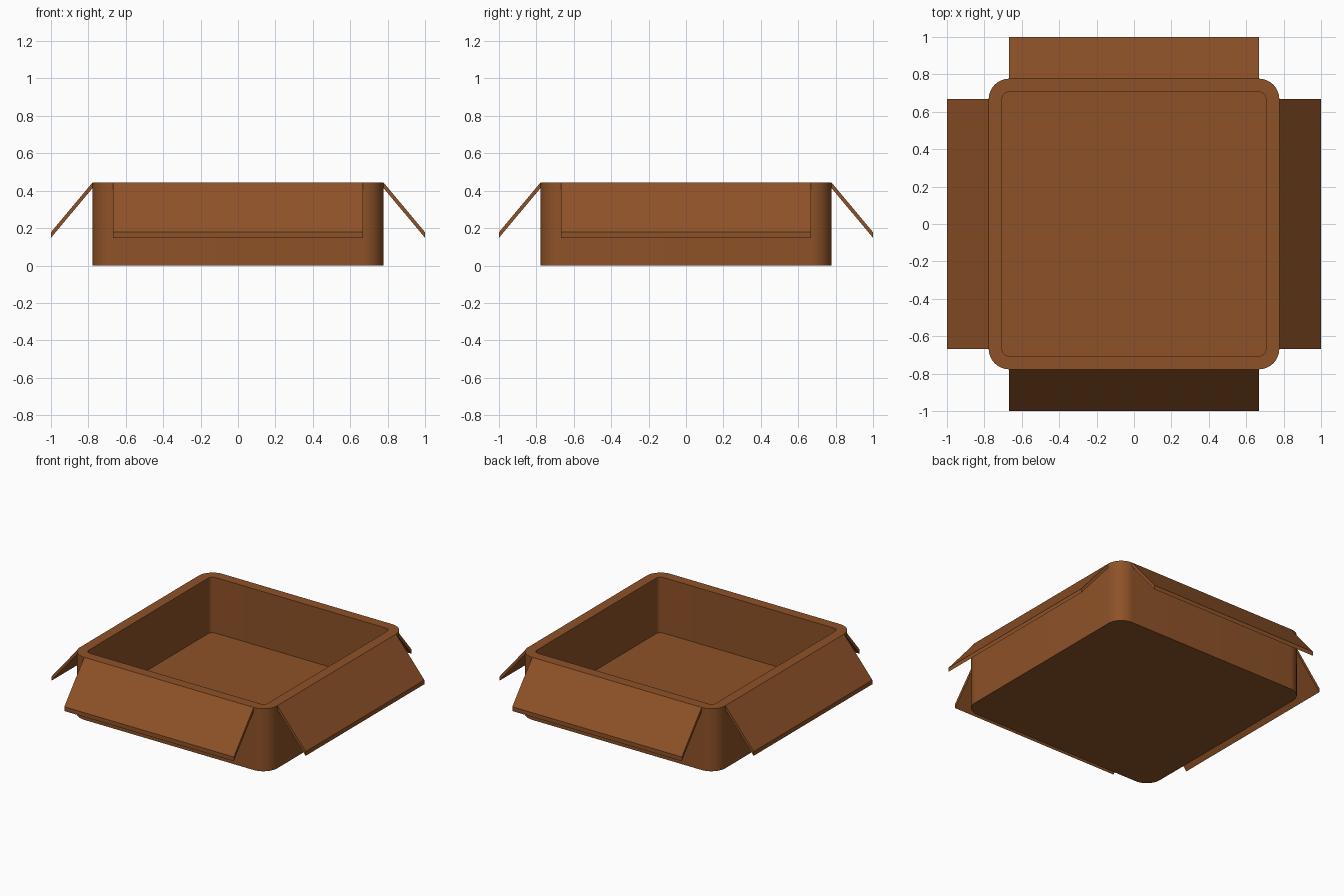
import bpy, bmesh, math

cube = bpy.data.objects.get("Cube")
if cube:
    bpy.data.objects.remove(cube, do_unlink=True)

HEIGHT, FLOOR = 0.445, 0.05
OUTER, INNER = 0.777, 0.705
FLAP_HALF, FLAP_REACH, FLAP_DROP, FLAP_THICK = 0.667, 1.0, 0.267, 0.03

cardboard = bpy.data.materials.new("cardboard brown")
cardboard.use_nodes = True
colour = (0.27, 0.084, 0.021, 1)
cardboard.diffuse_color = colour
cardboard.node_tree.nodes["Principled BSDF"].inputs["Base Color"].default_value = colour


def make_object(name, bm):
    bmesh.ops.recalc_face_normals(bm, faces=bm.faces)
    mesh = bpy.data.meshes.new(name)
    bm.to_mesh(mesh)
    bm.free()
    mesh.materials.append(cardboard)
    obj = bpy.data.objects.new(name, mesh)
    bpy.context.collection.objects.link(obj)
    return obj


def rounded_ring(bm, half, radius, z, steps=12):
    """Ring of vertices around a square with rounded corners."""
    ring = []
    for corner in range(4):
        mid = math.radians(45 + 90 * corner)
        cx = math.copysign(half - radius, math.cos(mid))
        cy = math.copysign(half - radius, math.sin(mid))
        for i in range(steps + 1):
            a = math.radians(90 * (corner + i / steps))
            ring.append(bm.verts.new((cx + radius * math.cos(a), cy + radius * math.sin(a), z)))
    return ring


# Open box: outer wall, flat rim, inner wall, floor and underside
bm = bmesh.new()
rings = [rounded_ring(bm, OUTER, 0.11, 0), rounded_ring(bm, OUTER, 0.11, HEIGHT),
         rounded_ring(bm, INNER, 0.035, HEIGHT), rounded_ring(bm, INNER, 0.035, FLOOR)]
for low, high in zip(rings, rings[1:]):
    for i in range(len(low)):
        j = (i + 1) % len(low)
        bm.faces.new((low[i], low[j], high[j], high[i]))
bm.faces.new(rings[0])
bm.faces.new(rings[-1])
box = make_object("box_tray", bm)
bpy.context.view_layer.objects.active = box
box.select_set(True)
bpy.ops.object.shade_smooth_by_angle(angle=math.radians(30))
box.select_set(False)

# Four folded-down flaps, each a sloping panel hinged on the rim
tip = HEIGHT - FLAP_DROP
section = [(OUTER, HEIGHT), (FLAP_REACH, tip),
           (FLAP_REACH, tip - FLAP_THICK), (OUTER, HEIGHT - FLAP_THICK)]
for turn, side in enumerate(("left", "back", "right", "front")):
    bm = bmesh.new()
    face = bm.faces.new([bm.verts.new((x, -FLAP_HALF, z)) for x, z in section])
    grown = bmesh.ops.extrude_face_region(bm, geom=[face])["geom"]
    bmesh.ops.translate(bm, vec=(0, 2 * FLAP_HALF, 0),
                        verts=[g for g in grown if isinstance(g, bmesh.types.BMVert)])
    # keep a closed solid with both end caps
    if not face.is_valid:
        bmesh.ops.holes_fill(bm, edges=bm.edges)
    flap = make_object(side + "_flap", bm)
    flap.rotation_euler.z = turn * math.pi / 2
